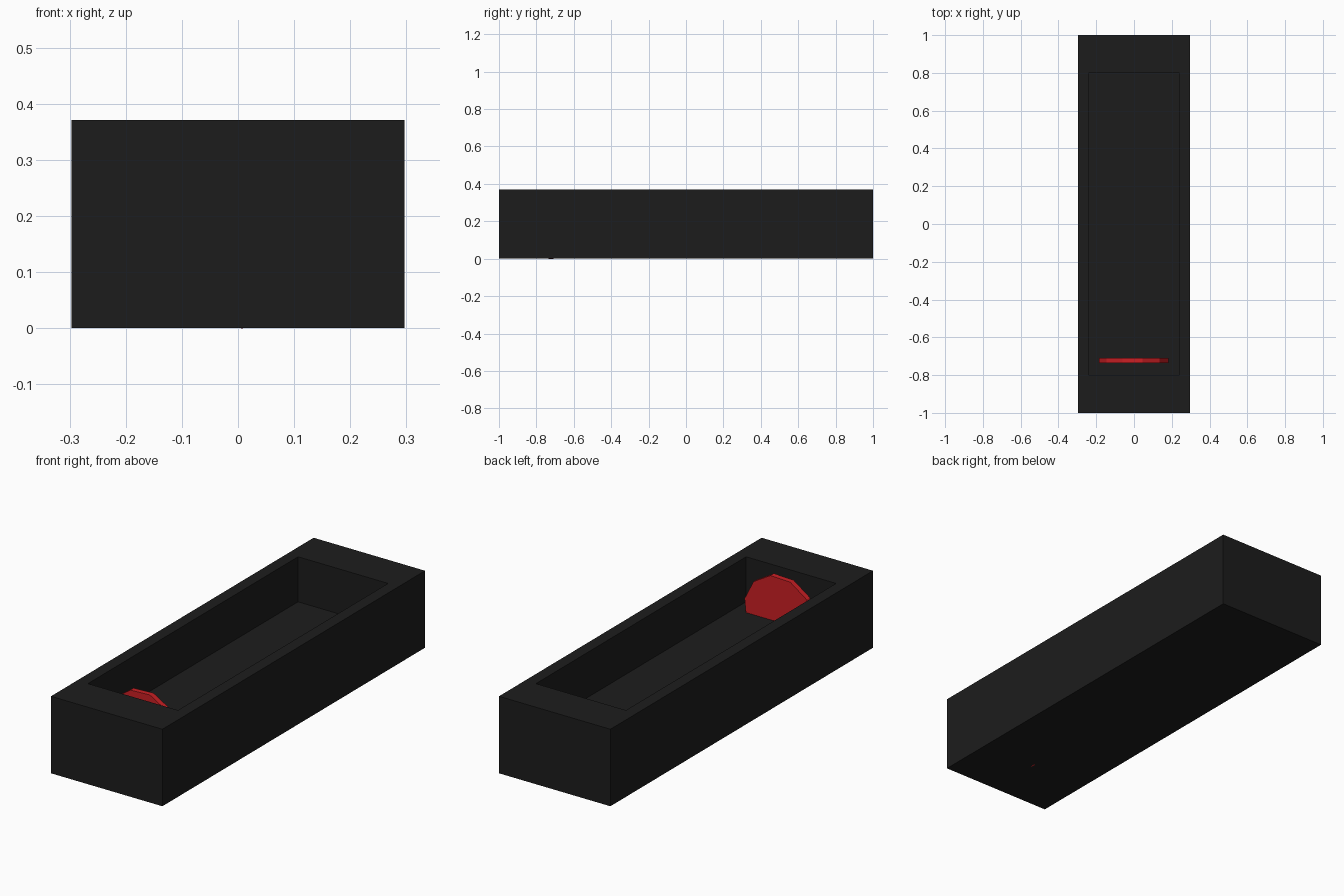
import bpy, bmesh, math
from mathutils import Matrix, Vector

if "Cube" in bpy.data.objects:
    bpy.data.objects.remove(bpy.data.objects["Cube"])


def material(name, color):
    m = bpy.data.materials.new(name)
    m.diffuse_color = (*color, 1)
    m.use_nodes = True
    m.node_tree.nodes["Principled BSDF"].inputs["Base Color"].default_value = m.diffuse_color
    return m


def add_object(name, bm, mat):
    bmesh.ops.recalc_face_normals(bm, faces=bm.faces)
    mesh = bpy.data.meshes.new(name)
    bm.to_mesh(mesh)
    bm.free()
    mesh.materials.append(mat)
    ob = bpy.data.objects.new(name, mesh)
    bpy.context.collection.objects.link(ob)
    return ob


black = material("black", (0.012, 0.012, 0.012))
red = material("red", (0.6, 0.014, 0.018))

# Housing: block whose top face is inset and pushed down into a long recess
W, L, H = 0.594, 2.0, 0.371
DEPTH = 0.217
bm = bmesh.new()
bmesh.ops.create_cube(bm, size=1, matrix=Matrix.Translation((0, 0, H / 2))
                      @ Matrix.Diagonal((W, L, H, 1)))
top = max(bm.faces, key=lambda f: f.calc_center_median().z)
bmesh.ops.inset_individual(bm, faces=[top], thickness=0.05)
for v in top.verts:  # recess outline
    v.co.x = math.copysign(0.24, v.co.x)
    v.co.y = math.copysign(0.80, v.co.y)
floor = bmesh.ops.extrude_discrete_faces(bm, faces=[top])["faces"][0]
bmesh.ops.translate(bm, verts=floor.verts, vec=Vector((0, 0, -DEPTH)))
add_object("housing", bm, black)

# Thumb wheel: thin eleven-sided disc standing in the front end of the recess
bm = bmesh.new()
R, CZ, SIDES = 0.187, 0.186, 11
ring = []
for i in range(SIDES):
    a = math.radians(10.5) + i * math.tau / SIDES
    ring.append(bm.verts.new((R * math.cos(a), -0.735, CZ + R * math.sin(a))))
face = bm.faces.new(ring)
ext = bmesh.ops.extrude_face_region(bm, geom=[face], use_keep_orig=True)
bmesh.ops.translate(bm, vec=(0, 0.026, 0),
                    verts=[g for g in ext["geom"] if isinstance(g, bmesh.types.BMVert)])
add_object("thumb_wheel", bm, red)
